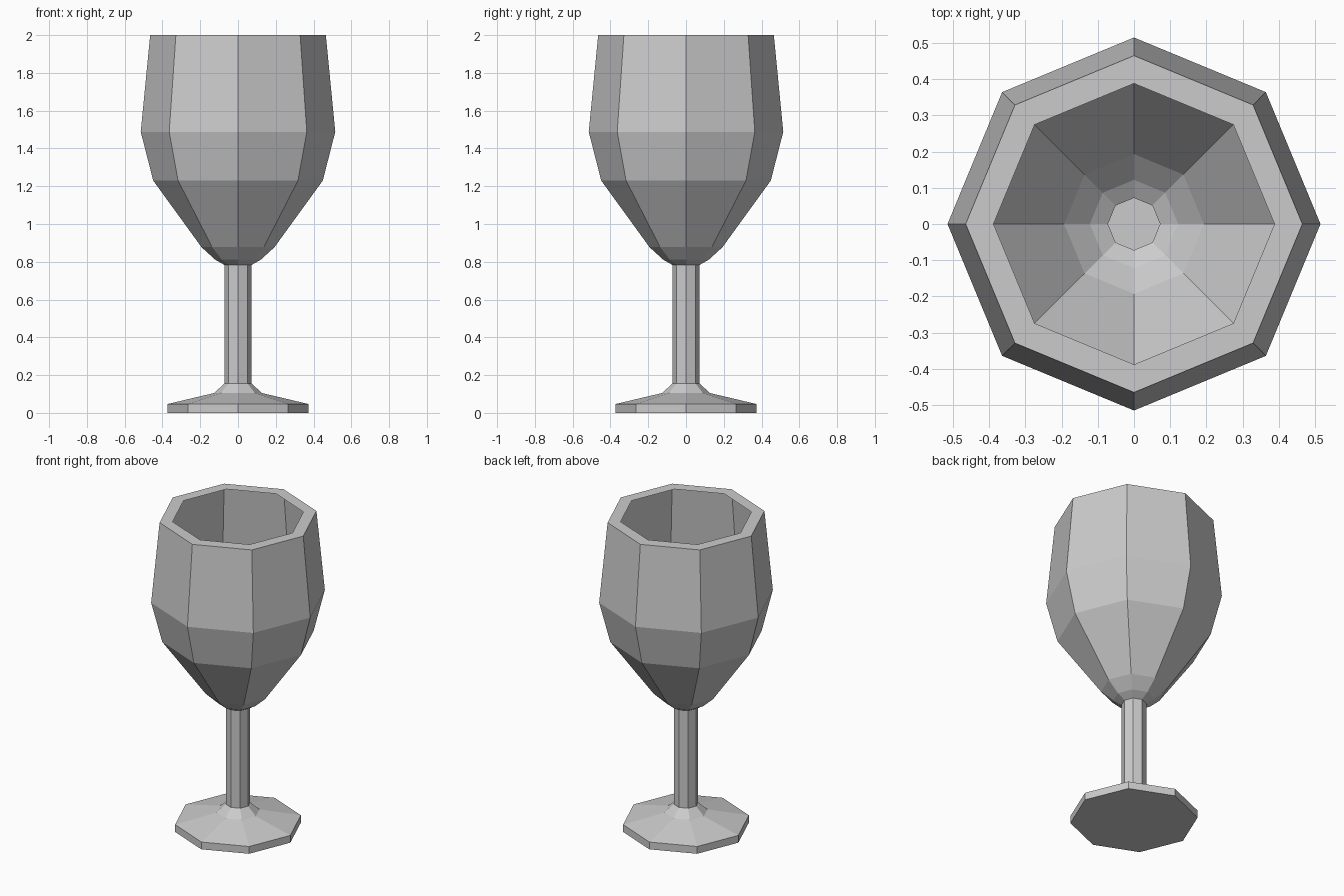
import bpy, bmesh
from math import cos, sin, pi

if "Cube" in bpy.data.objects:
    bpy.data.objects.remove(bpy.data.objects["Cube"])

SIDES = 8

# (radius, height) profile, foot to rim; the bowl is a thin shell with a flat lip
PROFILE = [
    (0.373, 0.0), (0.373, 0.047),                  # foot
    (0.127, 0.105), (0.072, 0.155),                # flare into the stem
    (0.072, 0.783),                                # stem
    (0.122, 0.812), (0.193, 0.877), (0.449, 1.23), # lower bowl
    (0.515, 1.488), (0.465, 2.0),                  # upper bowl
    (0.388, 2.0),                                  # inward lip
]


def lathe(name, profile, sides):
    bm = bmesh.new()
    rings = [[bm.verts.new((r * cos(2 * pi * i / sides), r * sin(2 * pi * i / sides), z))
              for i in range(sides)] for r, z in profile]
    for low, high in zip(rings, rings[1:]):
        for i in range(sides):
            j = (i + 1) % sides
            bm.faces.new((low[i], low[j], high[j], high[i]))
    # closed underside
    bm.faces.new(rings[0][::-1])
    mesh = bpy.data.meshes.new(name)
    bm.to_mesh(mesh)
    bm.free()
    obj = bpy.data.objects.new(name, mesh)
    bpy.context.collection.objects.link(obj)
    return obj


lathe("goblet", PROFILE, SIDES)
